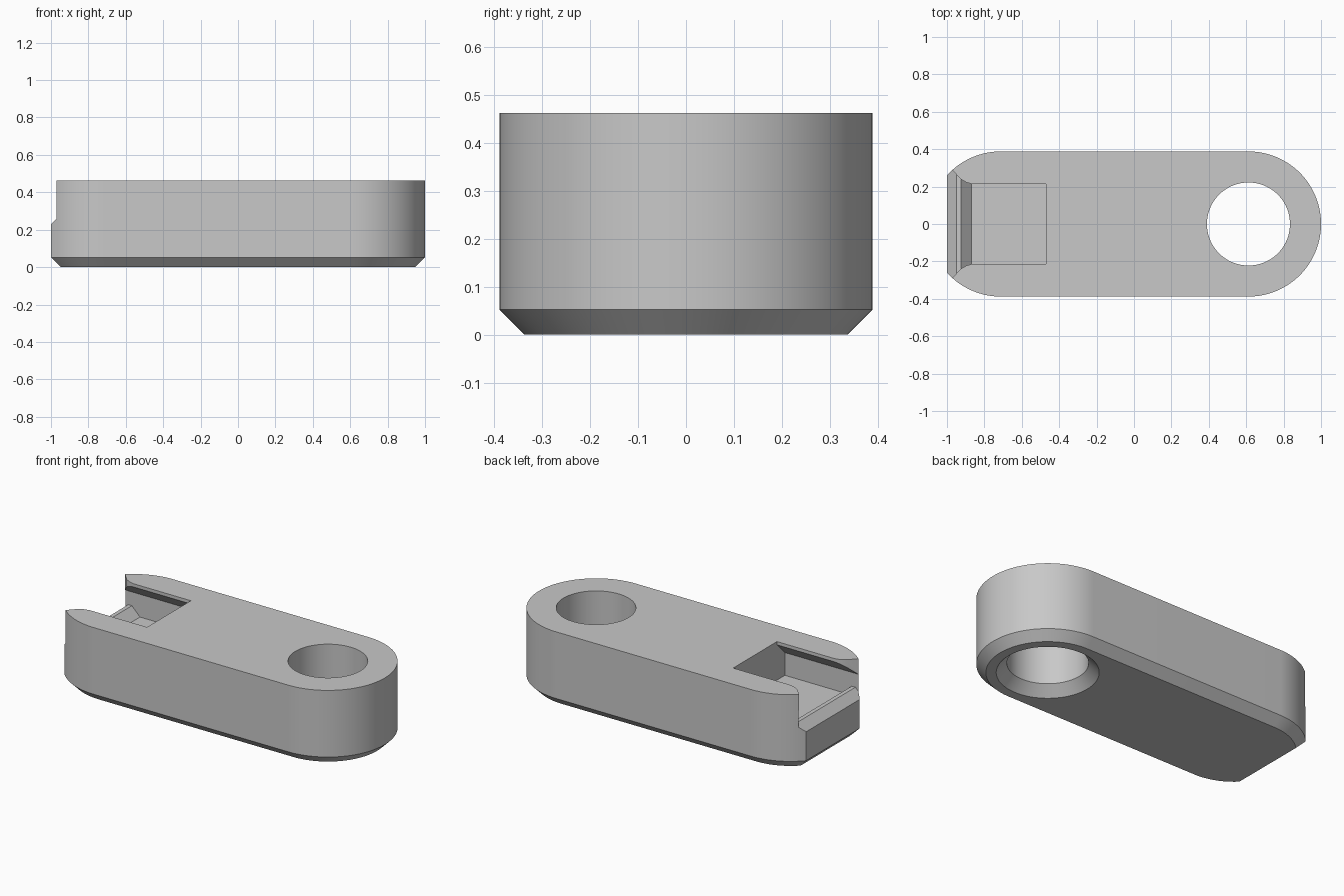
import bpy, bmesh
from math import acos, cos, sin, pi, radians

cube = bpy.data.objects.get("Cube")
if cube:
    bpy.data.objects.remove(cube, do_unlink=True)

R, TOP, CHAMFER = 0.388, 0.462, 0.052
RIGHT_X, LEFT_X = 0.612, -0.712
HOLE_R, SINK_R = 0.222, 0.28

grey = bpy.data.materials.new("plain grey")
grey.use_nodes = True
colour = (0.58, 0.58, 0.58, 1)
grey.diffuse_color = colour
grey.node_tree.nodes["Principled BSDF"].inputs["Base Color"].default_value = colour


def loft(name, rings):
    """Closed solid through rings with equal point counts."""
    bm = bmesh.new()
    loops = [[bm.verts.new(p) for p in ring] for ring in rings]
    n = len(loops[0])
    for a, b in zip(loops, loops[1:]):
        for i in range(n):
            j = (i + 1) % n
            bm.faces.new((a[i], a[j], b[j], b[i]))
    bm.faces.new(loops[0][::-1])
    bm.faces.new(loops[-1])
    bmesh.ops.recalc_face_normals(bm, faces=bm.faces)
    mesh = bpy.data.meshes.new(name)
    bm.to_mesh(mesh)
    bm.free()
    mesh.materials.append(grey)
    obj = bpy.data.objects.new(name, mesh)
    bpy.context.collection.objects.link(obj)
    return obj


def outline(inset, z):
    """Rounded bar outline whose left end is cut straight."""
    r, end = R - inset, -1 + inset
    half = [(RIGHT_X + r * cos(i * pi / 96), r * sin(i * pi / 96)) for i in range(49)]
    sweep = acos((end - LEFT_X) / r) - pi / 2
    for i in range(25):
        a = pi / 2 + sweep * i / 24
        half.append((LEFT_X + r * cos(a), r * sin(a)))
    lower = [(x, -y) for x, y in half[:0:-1]]
    return [(x, y, z) for x, y in half + lower]


def circle(r, z):
    return [(RIGHT_X + r * cos(i * pi / 48), r * sin(i * pi / 48), z) for i in range(96)]


def section(x, floor):
    """Undercut slot cross-section at one station."""
    half = [(0.29, floor), (0.29, 0.365), (0.213, 0.442), (0.213, 0.6)]
    pts = half + [(-y, z) for y, z in half[::-1]]
    return [(x, y, z) for y, z in pts]


# Chamfered body
body = loft("link_body", [outline(CHAMFER, 0), outline(0, CHAMFER), outline(0, TOP)])

# Through hole with countersink underneath
hole = loft("hole_cutter", [circle(SINK_R + 0.05, -0.05), circle(HOLE_R, SINK_R - HOLE_R),
                            circle(HOLE_R, 0.6)])

# Slot whose floor rises into a retaining lip at the open end
stations = [(-0.47, 0.225), (-0.87, 0.225), (-0.925, 0.28), (-0.95, 0.28), (-1.1, 0.13)]
slot = loft("slot_cutter", [section(x, z) for x, z in stations])

# Flared mouth of the slot
mouth_half = [(-0.86, 0.212), (-0.895, 0.222), (-0.925, 0.239), (-0.97, 0.287), (-1.1, 0.4)]
mouth_outline = mouth_half + [(x, -y) for x, y in mouth_half[::-1]]
mouth = loft("mouth_cutter", [[(x, y, z) for x, y in mouth_outline] for z in (0.33, 0.65)])

# Cut and bake
cutters = [hole, slot, mouth]
for cutter in cutters:
    cutter.hide_render = True
    mod = body.modifiers.new(cutter.name, "BOOLEAN")
    mod.operation, mod.solver, mod.object = "DIFFERENCE", "EXACT", cutter
bpy.ops.object.select_all(action="DESELECT")
body.select_set(True)
bpy.context.view_layer.objects.active = body
for cutter in cutters:
    bpy.ops.object.modifier_apply(modifier=cutter.name)
    bpy.data.objects.remove(cutter, do_unlink=True)
bpy.ops.object.shade_smooth_by_angle(angle=radians(20))
